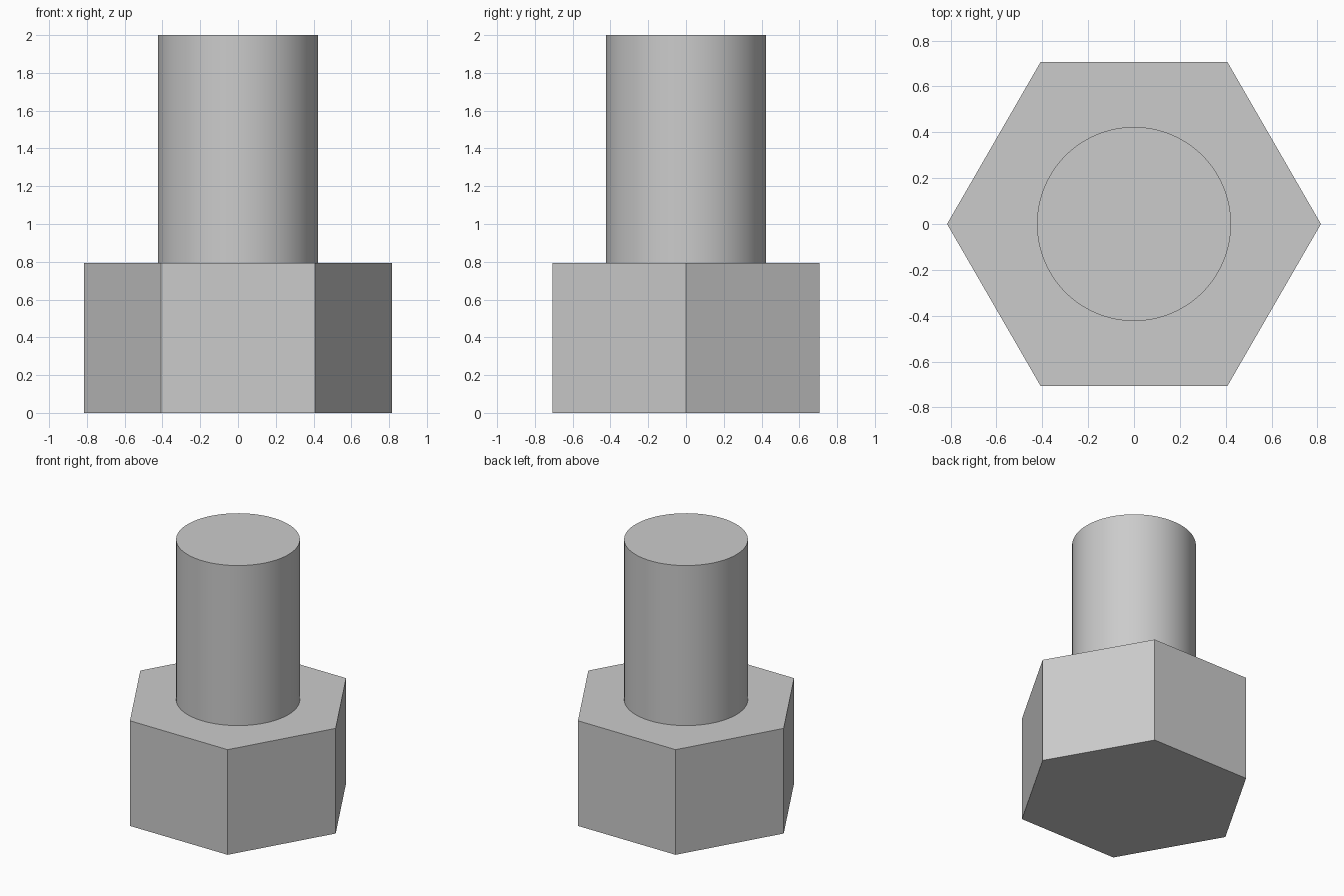
import bpy
import bmesh
from math import cos, sin, tau, radians

cube = bpy.data.objects.get("Cube")
if cube:
    bpy.data.objects.remove(cube, do_unlink=True)

HEAD_TOP = 0.793
TOP = 2.0

# Plain grey metal
steel = bpy.data.materials.new("grey_steel")
steel.use_nodes = True
grey = (0.6, 0.6, 0.6, 1)
steel.diffuse_color = grey
steel.node_tree.nodes["Principled BSDF"].inputs["Base Color"].default_value = grey


def prism(name, sides, radius, bottom, top):
    """Upright regular prism with its first corner on +x."""
    bm = bmesh.new()
    ring = [bm.verts.new((radius * cos(tau * i / sides),
                          radius * sin(tau * i / sides), bottom))
            for i in range(sides)]
    base = bm.faces.new(ring)
    grown = bmesh.ops.extrude_face_region(bm, geom=[base], use_keep_orig=True)
    for item in grown["geom"]:
        if isinstance(item, bmesh.types.BMVert):
            item.co.z = top
    bmesh.ops.recalc_face_normals(bm, faces=bm.faces)
    mesh = bpy.data.meshes.new(name)
    bm.to_mesh(mesh)
    bm.free()
    mesh.materials.append(steel)
    obj = bpy.data.objects.new(name, mesh)
    bpy.context.collection.objects.link(obj)
    return obj


# Hexagonal head, flat shaded
head = prism("hex_head", 6, 0.815, 0, HEAD_TOP)

# Round shank, smooth around the side with sharp rims
shank = prism("shank", 96, 0.423, HEAD_TOP, TOP)
bpy.ops.object.select_all(action="DESELECT")
shank.select_set(True)
bpy.context.view_layer.objects.active = shank
bpy.ops.object.shade_smooth_by_angle(angle=radians(30))
